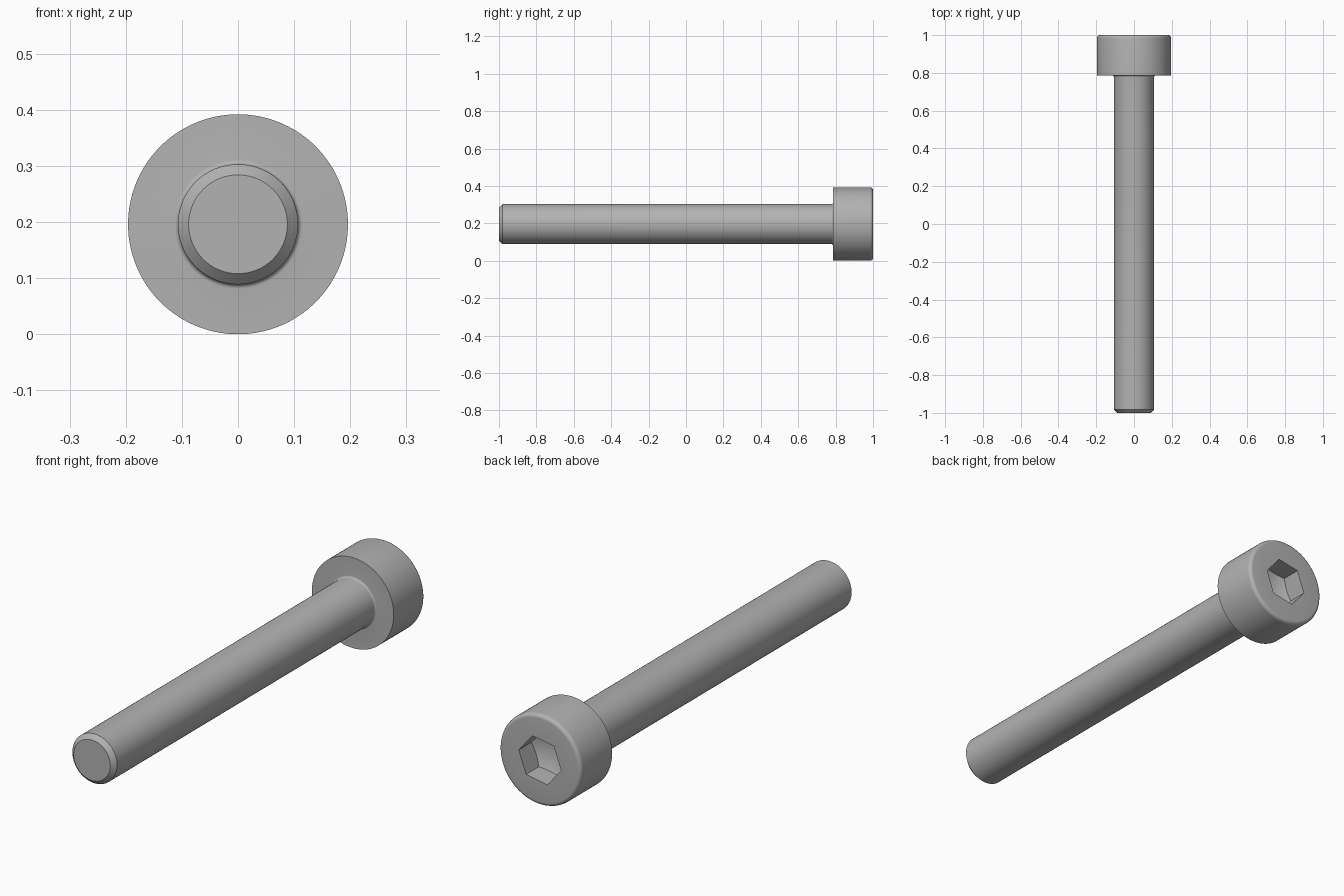
import bpy, bmesh
from math import pi, cos, sin, radians

if "Cube" in bpy.data.objects:
    bpy.data.objects.remove(bpy.data.objects["Cube"])

SEGMENTS = 96
HEAD_R, SHAFT_R, TIP_R = 0.196, 0.107, 0.088
HEAD_Y = 0.786               # underside of the head
HEX_APOTHEM = 0.0893
HEX_TURN = radians(20)
SOCKET_Y, CONE_SLOPE = 0.907, 0.45

steel = bpy.data.materials.new("steel grey")
steel.use_nodes = True
steel.diffuse_color = (0.45, 0.45, 0.45, 1)
steel.node_tree.nodes["Principled BSDF"].inputs["Base Color"].default_value = steel.diffuse_color


def circle(radius, y):
    return lambda a: (radius, y)


def hex_radius(a):
    return HEX_APOTHEM / cos(a % (pi / 3) - pi / 6)


def fillet(radius, y, size, start, steps=6):
    """Quarter arc of rings round the centre (radius, y)."""
    arc = [start + pi / 2 * i / steps for i in range(steps + 1)]
    return [circle(radius + size * cos(t), y + size * sin(t)) for t in arc]


# Profile from the tip, along the shaft, round the head and into the socket
edge, neck = 0.016, 0.008
rings = [circle(TIP_R, -1), circle(SHAFT_R, -0.981)]
rings += fillet(SHAFT_R + neck, HEAD_Y - neck, neck, pi / 2)[::-1]
rings += [circle(HEAD_R, HEAD_Y)]
rings += fillet(HEAD_R - edge, 1 - edge, edge, 0)
rings += [lambda a: (hex_radius(a), 1),
          lambda a: (hex_radius(a), SOCKET_Y - CONE_SLOPE * (HEX_APOTHEM - hex_radius(a)))]

bm = bmesh.new()
loops = []
for ring in rings:
    loop = []
    for i in range(SEGMENTS):
        a = 2 * pi * i / SEGMENTS
        r, y = ring(a)
        loop.append(bm.verts.new((r * sin(a + HEX_TURN), y, HEAD_R + r * cos(a + HEX_TURN))))
    loops.append(loop)
for low, high in zip(loops, loops[1:]):
    for i in range(SEGMENTS):
        j = (i + 1) % SEGMENTS
        bm.faces.new((low[i], low[j], high[j], high[i]))

# Flat tip and conical socket floor
bm.faces.new(loops[0])
apex = bm.verts.new((0, SOCKET_Y - CONE_SLOPE * HEX_APOTHEM, HEAD_R))
for i in range(SEGMENTS):
    bm.faces.new((loops[-1][i], loops[-1][(i + 1) % SEGMENTS], apex))
bmesh.ops.recalc_face_normals(bm, faces=bm.faces)

mesh = bpy.data.meshes.new("socket_head_bolt")
bm.to_mesh(mesh)
bm.free()
mesh.materials.append(steel)
bolt = bpy.data.objects.new("socket_head_bolt", mesh)
bpy.context.collection.objects.link(bolt)
bpy.context.view_layer.objects.active = bolt
bolt.select_set(True)
bpy.ops.object.shade_smooth_by_angle(angle=radians(28))
